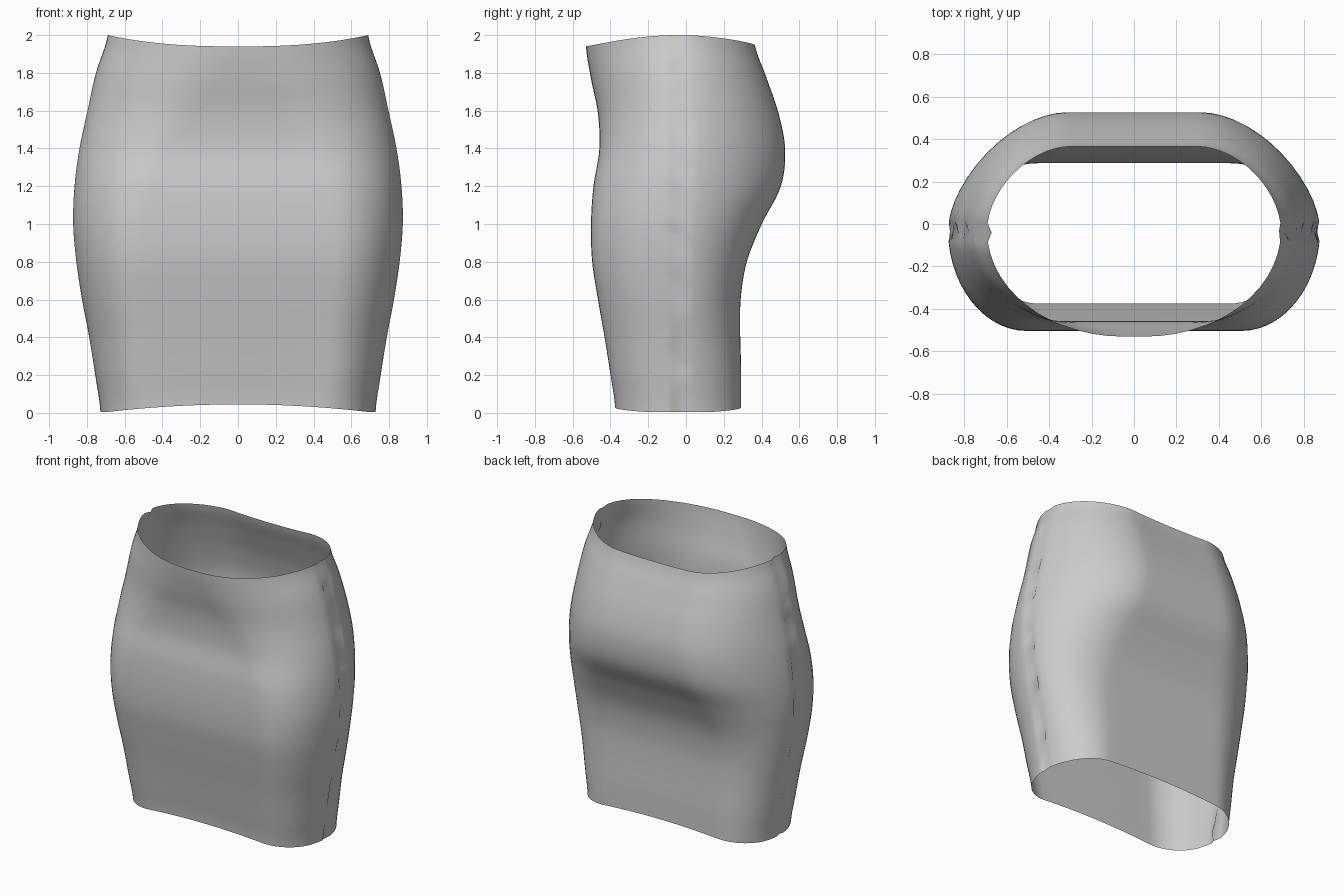
import bpy, bmesh, math, random

if "Cube" in bpy.data.objects:
    bpy.data.objects.remove(bpy.data.objects["Cube"])

random.seed(4)

# Profile rows: height, half width, front y, back y, front flat half, back flat half, back roundness
ROWS = [
    (0.00, 0.730, -0.375, 0.292, 0.45, 0.45, 2.0),
    (0.20, 0.758, -0.402, 0.292, 0.47, 0.45, 2.0),
    (0.40, 0.790, -0.433, 0.287, 0.48, 0.45, 2.0),
    (0.60, 0.828, -0.467, 0.290, 0.50, 0.45, 2.0),
    (0.80, 0.858, -0.497, 0.323, 0.51, 0.44, 1.95),
    (1.00, 0.875, -0.503, 0.402, 0.50, 0.40, 1.85),
    (1.20, 0.868, -0.490, 0.502, 0.46, 0.35, 1.75),
    (1.40, 0.842, -0.459, 0.525, 0.38, 0.32, 1.75),
    (1.60, 0.800, -0.466, 0.490, 0.25, 0.30, 1.8),
    (1.80, 0.755, -0.503, 0.427, 0.12, 0.30, 1.8),
    (2.00, 0.692, -0.530, 0.365, 0.05, 0.30, 1.8),
]
LEVELS, ARC, FLAT = 60, 14, 6
SEAM_Y = -0.03


def profile(t):
    """Smooth interpolation of the profile rows at height t."""
    s = t / 0.2
    i = min(int(s), len(ROWS) - 2)
    u = s - i
    p0, p1, p2, p3 = (ROWS[max(0, min(len(ROWS) - 1, i + k))] for k in (-1, 0, 1, 2))
    return [0.5 * (2 * b + (c - a) * u + (2 * a - 5 * b + 4 * c - d) * u * u
                   + (3 * b - a - 3 * c + d) * u ** 3) for a, b, c, d in zip(p0, p1, p2, p3)]


def quarter(w, y, flat, n):
    """Points from the side seam to the centre line, on +x."""
    pts = []
    for k in range(ARC + 1):
        a = math.pi / 2 * k / ARC
        pts.append((flat + (w - flat) * max(math.cos(a), 0) ** (2 / n),
                    SEAM_Y + (y - SEAM_Y) * math.sin(a) ** (2 / n)))
    pts += [(flat * (1 - k / FLAT), y) for k in range(1, FLAT + 1)]
    return pts


def ring(t, seam_right, seam_left):
    _, w, yf, yb, ff, fb, nb = profile(t)
    back, front = quarter(w, yb, fb, nb), quarter(w, yf, ff, 2.0)
    pts = back[:-1] + [(-x, y) for x, y in reversed(back)]
    pts += [(-x, y) for x, y in front[1:-1]] + front[:0:-1]
    # puckered side seams
    left = 2 * (len(back) - 1)
    pts[0] = (w - seam_right[0], SEAM_Y + seam_right[1])
    pts[left] = (-w + seam_left[0], SEAM_Y + seam_left[1])
    out = []
    for x, y in pts:
        r = min(abs(x) / 0.69, 1.0)
        lift = 0.045 - 0.04 * r ** 2      # curved hem
        drop = 0.06 * (1 - r ** 2.5)      # curved waistline
        out.append((x, y, t + lift * (1 - t / 2) ** 4 - drop * (t / 2) ** 6))
    return out


def pucker():
    """Random wobble along a seam, held over a few levels."""
    knots = [(random.uniform(0.004, 0.022), random.uniform(-0.042, 0.035)) for _ in range(26)]
    res = []
    for j in range(LEVELS + 1):
        s = j / LEVELS * 24.99
        i, u = int(s), s % 1
        res.append([knots[i][k] * (1 - u) + knots[i + 1][k] * u for k in (0, 1)])
    return res


# Skirt: open tube lofted through the rings
bm = bmesh.new()
right, left = pucker(), pucker()
rings = [[bm.verts.new(p) for p in ring(2 * j / LEVELS, right[j], left[j])]
         for j in range(LEVELS + 1)]
for lo, hi in zip(rings, rings[1:]):
    for i in range(len(lo)):
        k = (i + 1) % len(lo)
        bm.faces.new((lo[i], lo[k], hi[k], hi[i])).smooth = True
mesh = bpy.data.meshes.new("skirt")
bm.to_mesh(mesh)
bm.free()
skirt = bpy.data.objects.new("skirt", mesh)
bpy.context.collection.objects.link(skirt)
